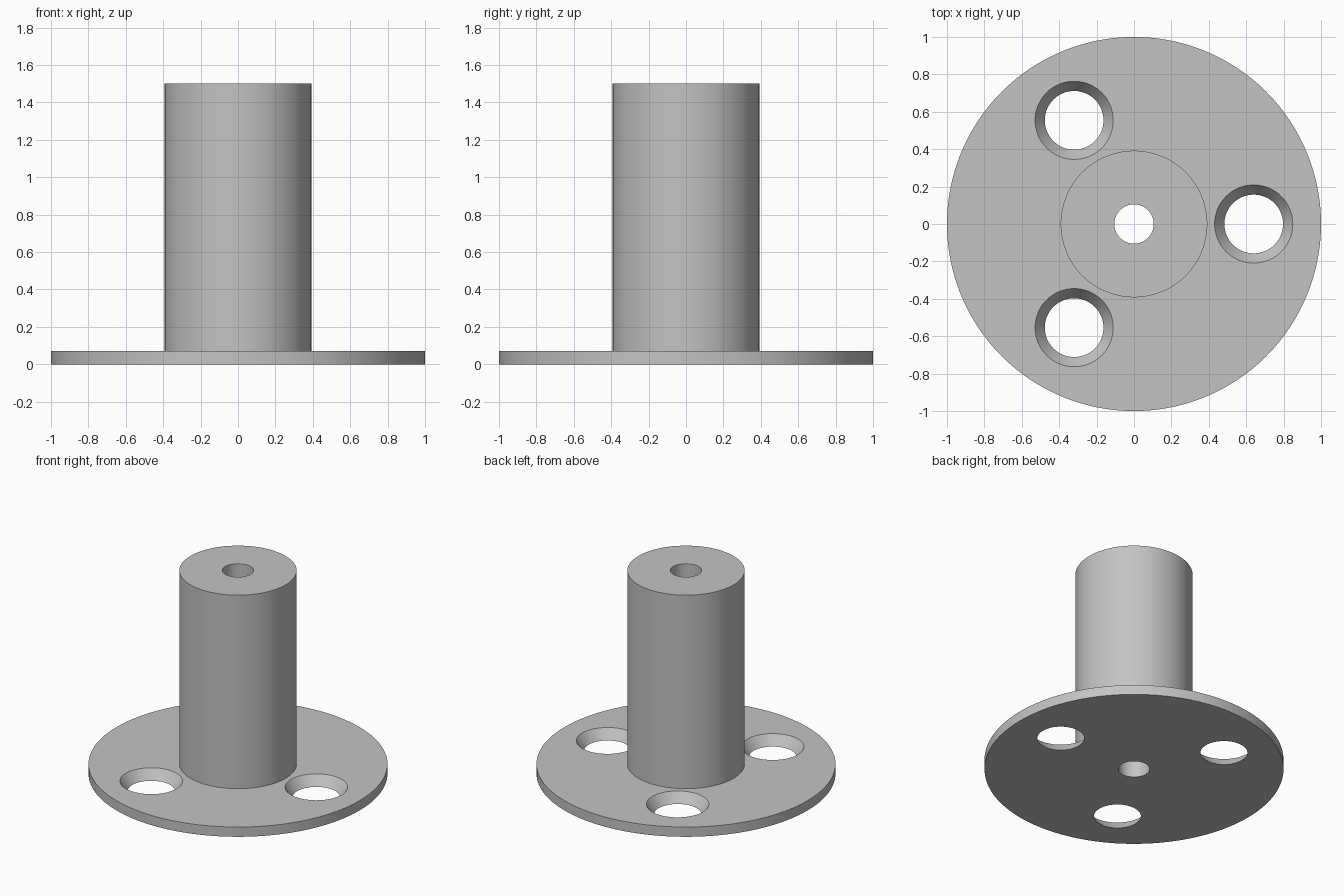
import bpy, bmesh, math

if "Cube" in bpy.data.objects:
    bpy.data.objects.remove(bpy.data.objects["Cube"])

SEG = 128

grey = bpy.data.materials.new("light_grey")
grey.diffuse_color = (0.55, 0.55, 0.55, 1)
grey.use_nodes = True
grey.node_tree.nodes["Principled BSDF"].inputs["Base Color"].default_value = grey.diffuse_color


def lathe(name, profile, seg, closed, location=(0, 0, 0)):
    """Revolve an (r, z) profile around z; closed loops become tubes, open ones get capped."""
    bm = bmesh.new()
    rings = [[bm.verts.new((r * math.cos(2 * math.pi * i / seg),
                            r * math.sin(2 * math.pi * i / seg), z))
              for i in range(seg)] for r, z in profile]
    pairs = list(zip(rings, rings[1:]))
    if closed:
        pairs.append((rings[-1], rings[0]))
    else:
        bm.faces.new(rings[0])
        bm.faces.new(rings[-1])
    for a, b in pairs:
        for i in range(seg):
            j = (i + 1) % seg
            bm.faces.new((a[i], a[j], b[j], b[i]))
    bmesh.ops.recalc_face_normals(bm, faces=bm.faces)
    mesh = bpy.data.meshes.new(name)
    bm.to_mesh(mesh)
    bm.free()
    mesh.materials.append(grey)
    obj = bpy.data.objects.new(name, mesh)
    obj.location = location
    bpy.context.collection.objects.link(obj)
    return obj


# Flange and post in one piece, with a bore all the way through
PLATE, HEIGHT = 0.072, 1.5
body = lathe("flanged_post", [(0.105, 0), (1.0, 0), (1.0, PLATE), (0.392, PLATE),
                              (0.392, HEIGHT), (0.105, HEIGHT)], SEG, True)

# Three countersunk screw holes, 120 degrees apart
R_LOW, R_TOP, MARGIN = 0.157, 0.209, 0.02
slope = (R_TOP - R_LOW) / PLATE
for k in range(3):
    a = k * 2 * math.pi / 3
    cutter = lathe(f"screw_hole_cutter_{k + 1}",
                   [(R_LOW - slope * MARGIN, -MARGIN),
                    (R_TOP + slope * MARGIN, PLATE + MARGIN)],
                   64, False, (0.64 * math.cos(a), 0.64 * math.sin(a), 0))
    cutter.hide_render = True
    cutter.hide_set(True)
    cut = body.modifiers.new(f"screw_hole_{k + 1}", 'BOOLEAN')
    cut.operation = 'DIFFERENCE'
    cut.solver = 'EXACT'
    cut.object = cutter

# Apply the cuts, then smooth the round walls
bpy.context.view_layer.objects.active = body
body.select_set(True)
for m in list(body.modifiers):
    bpy.ops.object.modifier_apply(modifier=m.name)
bpy.ops.object.shade_smooth_by_angle(angle=math.radians(30))
